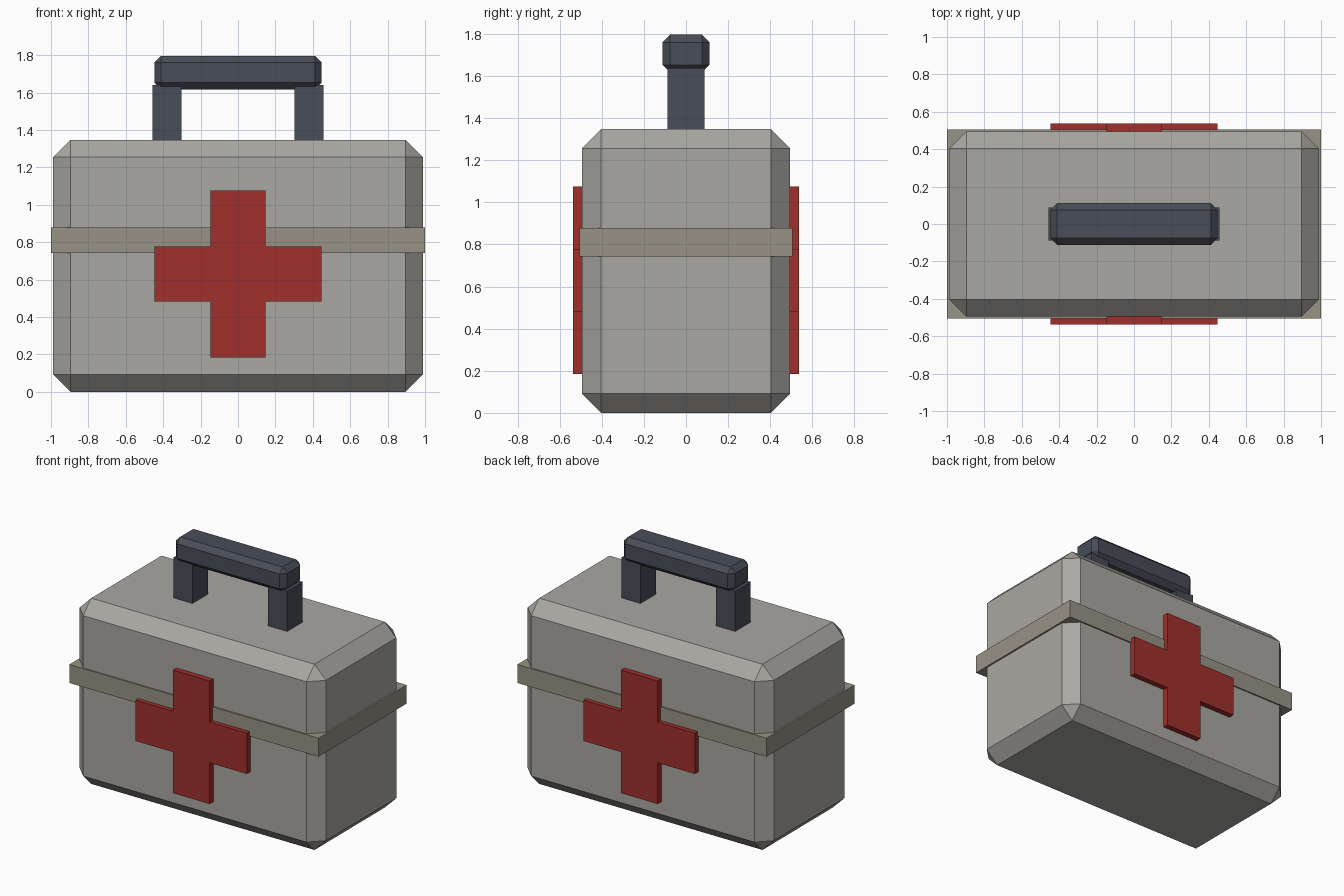
import bpy, bmesh

if "Cube" in bpy.data.objects:
    bpy.data.objects.remove(bpy.data.objects["Cube"])


def material(name, rgb):
    m = bpy.data.materials.new(name)
    m.diffuse_color = (*rgb, 1)
    m.use_nodes = True
    m.node_tree.nodes["Principled BSDF"].inputs["Base Color"].default_value = m.diffuse_color
    return m


CASE = material("warm_grey", (0.40, 0.39, 0.36))
TRIM = material("trim_grey", (0.31, 0.29, 0.24))
DARK = material("dark_slate", (0.065, 0.075, 0.095))
RED = material("red", (0.35, 0.03, 0.025))


def finish(name, bm, mat):
    bmesh.ops.recalc_face_normals(bm, faces=bm.faces)
    mesh = bpy.data.meshes.new(name)
    bm.to_mesh(mesh)
    bm.free()
    mesh.materials.append(mat)
    ob = bpy.data.objects.new(name, mesh)
    bpy.context.collection.objects.link(ob)
    return ob


def box(name, lo, hi, mat, chamfer=0):
    bm = bmesh.new()
    bmesh.ops.create_cube(bm, size=1)
    for v in bm.verts:
        v.co = [lo[i] + (v.co[i] + 0.5) * (hi[i] - lo[i]) for i in range(3)]
    ob = finish(name, bm, mat)
    if chamfer:
        mod = ob.modifiers.new("chamfer", 'BEVEL')
        mod.width = chamfer
        mod.segments = 1
        mod.limit_method = 'NONE'
    return ob


def cross(name, y0, y1, z, arm, half, mat):
    # Plus-shaped outline, extruded along y
    quarter = [(arm, half), (half, half), (half, arm)]
    pts = []
    for _ in range(4):
        pts += quarter
        quarter = [(-b, a) for a, b in quarter]
    # Order each quarter counter-clockwise: arm tip, inner corner, next arm tip
    bm = bmesh.new()
    face = bm.faces.new([bm.verts.new((a, y0, z + b)) for a, b in pts])
    ext = bmesh.ops.extrude_face_region(bm, geom=[face])
    verts = [g for g in ext["geom"] if isinstance(g, bmesh.types.BMVert)]
    bmesh.ops.translate(bm, verts=verts, vec=(0, y1 - y0, 0))
    return finish(name, bm, mat)


# Case and the seam band around it
box("case", (-0.988, -0.495, 0), (0.988, 0.495, 1.347), CASE, 0.092)
box("seam_band", (-1, -0.505, 0.743), (1, 0.505, 0.877), TRIM)

# Raised crosses on front and back
for side, s in (("front", -1), ("back", 1)):
    cross(side + "_cross", s * 0.48, s * 0.536, 0.63, 0.446, 0.148, RED)

# Handle: two posts and a chamfered grip
for side, s in (("left", -1), ("right", 1)):
    box(side + "_handle_post", (s * 0.38 - 0.077, -0.089, 1.33),
        (s * 0.38 + 0.077, 0.089, 1.639), DARK)
box("handle_grip", (-0.447, -0.111, 1.617), (0.447, 0.111, 1.796), DARK, 0.036)
